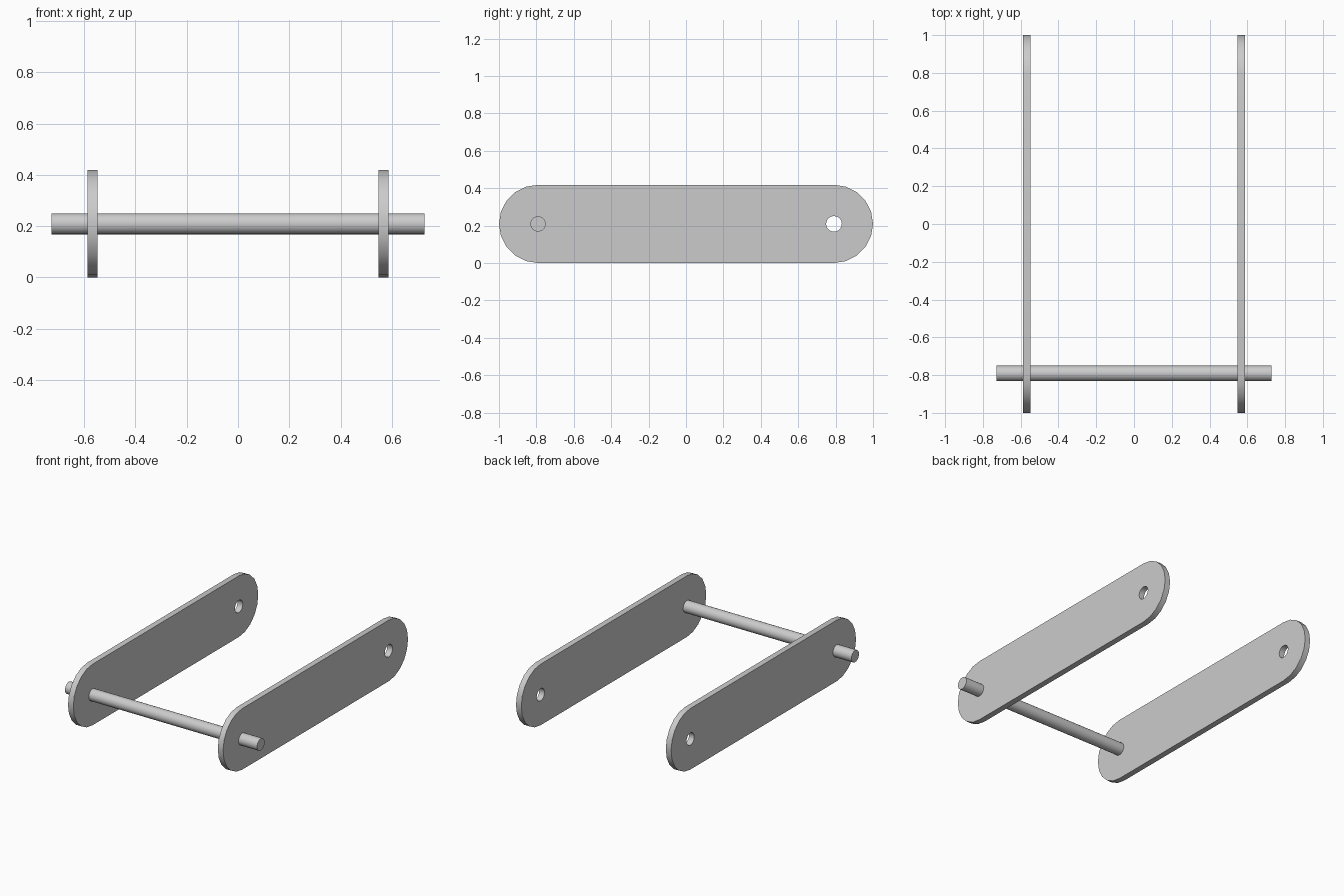
import bpy, bmesh, math
from mathutils import Vector, Matrix

cube = bpy.data.objects.get("Cube")
if cube:
    bpy.data.objects.remove(cube, do_unlink=True)

SIDES = 20
END_Y, MID_Z = 0.791, 0.209
PLATE_R, HOLE_R, ROD_R = 0.209, 0.042, 0.041
PLATE_X, THICK, ROD_LEN = 0.567, 0.04, 1.454

grey = bpy.data.materials.new("plain_grey")
grey.use_nodes = True
colour = (0.6, 0.6, 0.6, 1)
grey.diffuse_color = colour
grey.node_tree.nodes["Principled BSDF"].inputs["Base Color"].default_value = colour


def finish(name, bm):
    bmesh.ops.recalc_face_normals(bm, faces=bm.faces)
    mesh = bpy.data.meshes.new(name)
    bm.to_mesh(mesh)
    bm.free()
    mesh.materials.append(grey)
    obj = bpy.data.objects.new(name, mesh)
    bpy.context.collection.objects.link(obj)
    bpy.ops.object.select_all(action="DESELECT")
    obj.select_set(True)
    bpy.context.view_layer.objects.active = obj
    bpy.ops.object.shade_smooth_by_angle(angle=math.radians(30))
    return obj


def arc(y, radius, start, steps):
    angles = [start + 2 * math.pi * i / SIDES for i in range(steps)]
    return [(y + radius * math.cos(a), MID_Z + radius * math.sin(a)) for a in angles]


def plate(name, x):
    # Rounded bar outline with one pivot hole near the back
    bm = bmesh.new()
    half = SIDES // 2 + 1
    outline = arc(END_Y, PLATE_R, -math.pi / 2, half) + arc(-END_Y, PLATE_R, math.pi / 2, half)
    edges = []
    for loop in (outline, arc(END_Y, HOLE_R, 0, SIDES)):
        verts = [bm.verts.new((x - THICK / 2, y, z)) for y, z in loop]
        edges += [bm.edges.new((v, verts[i - 1])) for i, v in enumerate(verts)]
    bmesh.ops.triangle_fill(bm, edges=edges, use_beauty=True, normal=(1, 0, 0))
    # Give the outline its thickness
    result = bmesh.ops.extrude_face_region(bm, geom=bm.faces[:], use_keep_orig=True)
    moved = [g for g in result["geom"] if isinstance(g, bmesh.types.BMVert)]
    bmesh.ops.translate(bm, verts=moved, vec=Vector((THICK, 0, 0)))
    return finish(name, bm)


plate("left_plate", PLATE_X)
plate("right_plate", -PLATE_X)

# Cross rod through the front of both plates
bm = bmesh.new()
place = Matrix.Translation((0, -END_Y, MID_Z)) @ Matrix.Rotation(math.pi / 2, 4, "Y")
bmesh.ops.create_cone(bm, cap_ends=True, segments=SIDES, radius1=ROD_R, radius2=ROD_R,
                      depth=ROD_LEN, matrix=place)
finish("cross_rod", bm)
